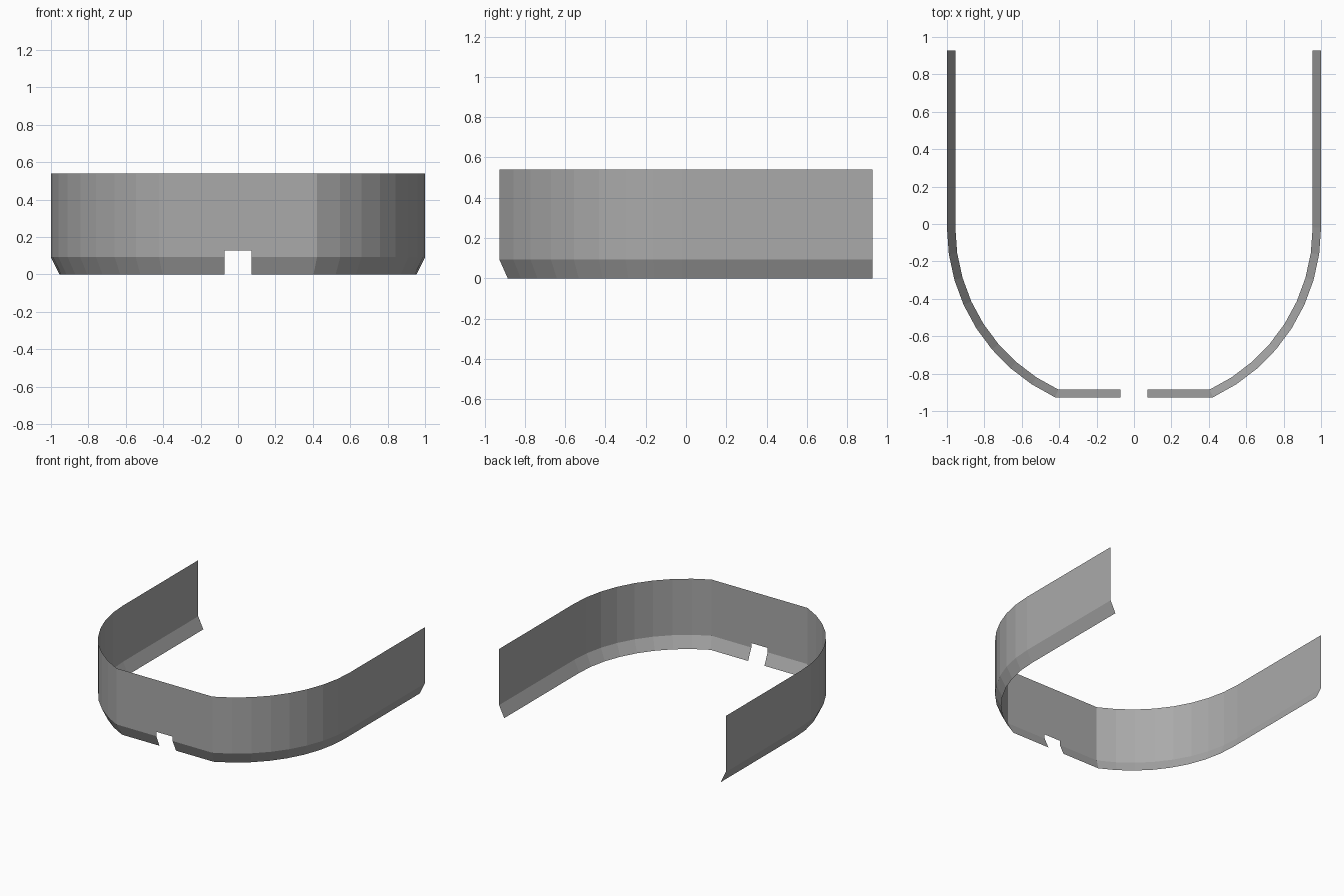
import bpy
import bmesh
from math import radians, sin, cos

cube = bpy.data.objects.get("Cube")
if cube:
    bpy.data.objects.remove(cube, do_unlink=True)

RADIUS, CENTRE_Y, BACK_Y = 1.0, -0.02, 0.927
LIP_SCALE = 0.955          # inward taper of the lower lip
ARC, STEPS = 65, 8
NOTCH = 0.072
NOTCH_TOP = 0.127
LEVELS = [(0.0, LIP_SCALE), (0.092, 1.0), (NOTCH_TOP, 1.0), (0.54, 1.0)]


def wall_path(scale):
    """Plan outline from the left back end round the front to the right."""
    r = RADIUS * scale
    half = [(r, BACK_Y)]
    for i in range(STEPS + 1):
        a = radians(ARC * i / STEPS)
        half.append((r * cos(a), CENTRE_Y - r * sin(a)))
    half.append((NOTCH, half[-1][1]))
    return half + [(-x, y) for x, y in reversed(half)]


# Grey sheet material
grey = bpy.data.materials.new("mid grey")
grey.use_nodes = True
colour = (0.4, 0.4, 0.4, 1.0)
grey.diffuse_color = colour
grey.node_tree.nodes["Principled BSDF"].inputs["Base Color"].default_value = colour

# Curved wall with its tapered lower lip
bm = bmesh.new()
rows = [[bm.verts.new((x, y, z)) for x, y in wall_path(s)] for z, s in LEVELS]
for low, high in zip(rows, rows[1:]):
    for i in range(len(low) - 1):
        bm.faces.new((low[i + 1], low[i], high[i], high[i + 1]))

# Front notch, open at the bottom edge
notch_faces = [f for f in bm.faces
               if abs(f.calc_center_median().x) < NOTCH / 2
               and f.calc_center_median().z < NOTCH_TOP]
bmesh.ops.delete(bm, geom=notch_faces, context='FACES')

mesh = bpy.data.meshes.new("curved_wall")
bm.to_mesh(mesh)
bm.free()
mesh.materials.append(grey)
wall = bpy.data.objects.new("curved_wall", mesh)
bpy.context.collection.objects.link(wall)
